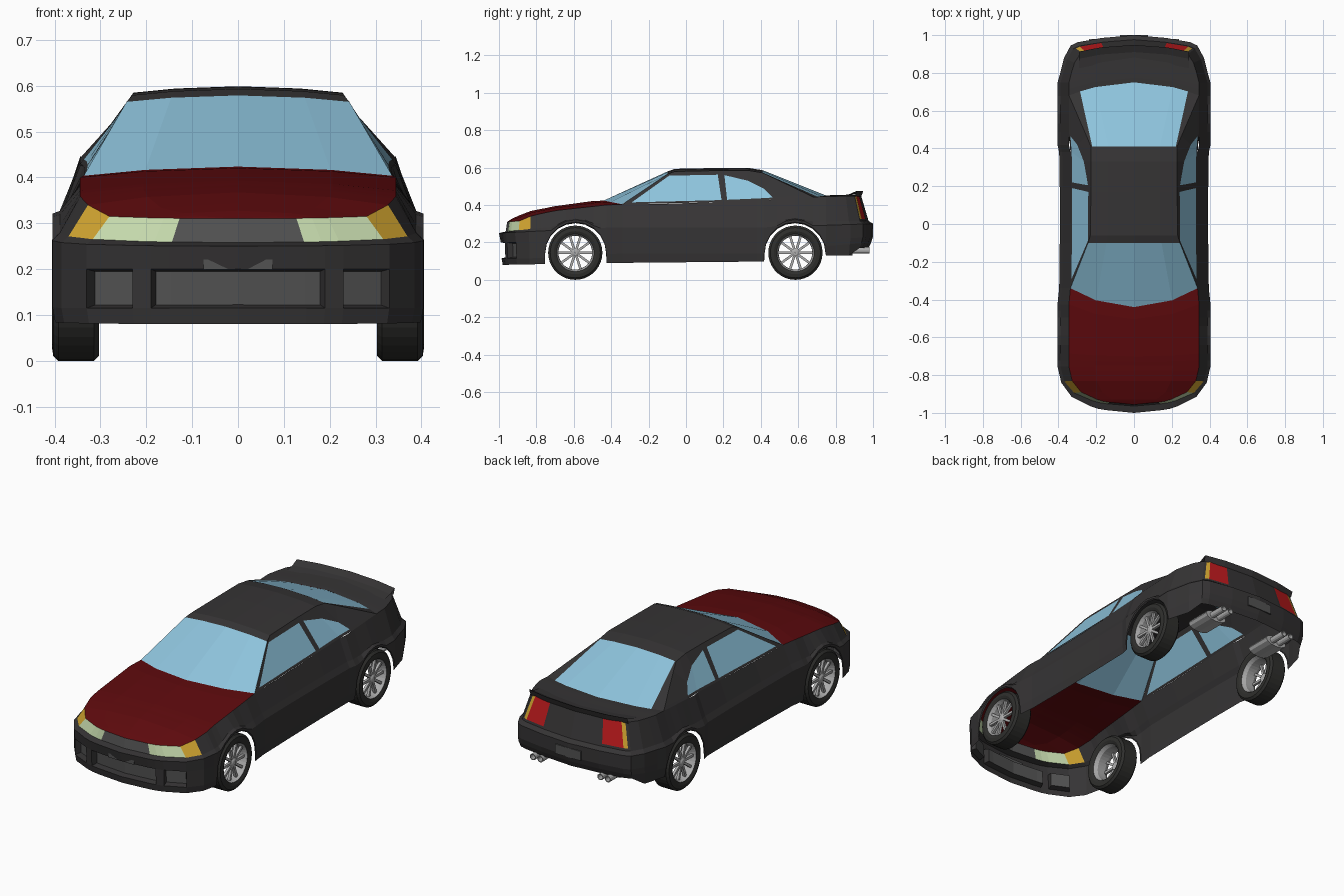
import bpy, bmesh, math
from mathutils import Matrix, Vector

if "Cube" in bpy.data.objects:
    bpy.data.objects.remove(bpy.data.objects["Cube"])

def mat(name, *c):
    m = bpy.data.materials.new(name)
    m.diffuse_color = (*c, 1)
    m.use_nodes = True
    m.node_tree.nodes["Principled BSDF"].inputs["Base Color"].default_value = m.diffuse_color
    return m

PAINT = mat("dark_paint", .036, .034, .035)
RED = mat("hood_red", .11, .003, .004)
GLASS = mat("glass", .27, .55, .72)
LAMP = mat("lamp", .58, .72, .43)
AMBER = mat("amber", .65, .38, .03)
TAIL = mat("tail_red", .5, .01, .012)
GRILLE = mat("grille_grey", .085, .085, .085)
RUBBER = mat("rubber", .028, .028, .026)
METAL = mat("metal", .42, .42, .42)
MATS = [PAINT, RED, GLASS, LAMP, AMBER, TAIL, GRILLE]
P, R, G, L, A, T, K = range(7)

def finish(name, bm, mats):
    me = bpy.data.meshes.new(name)
    bm.to_mesh(me)
    bm.free()
    for m in mats:
        me.materials.append(m)
    ob = bpy.data.objects.new(name, me)
    bpy.context.collection.objects.link(ob)
    return ob

def grid(name, rows, pick=lambda r, i: 0, closed=False, mats=MATS, post=None):
    """Skin a list of point rows; pick chooses the material of each cell."""
    bm = bmesh.new()
    vs = [[bm.verts.new(p) for p in row] for row in rows]
    n = len(rows[0])
    for r in range(len(rows) - 1):
        for i in range(n if closed else n - 1):
            j = (i + 1) % n
            f = bm.faces.new((vs[r][i], vs[r][j], vs[r + 1][j], vs[r + 1][i]))
            f.material_index = pick(r, i)
    if post:
        post(bm)
    bmesh.ops.remove_doubles(bm, verts=bm.verts[:], dist=1e-5)
    return finish(name, bm, mats)

def lerp(tab, y):
    for (a, p), (b, q) in zip(tab, tab[1:]):
        if y <= b:
            return p + (q - p) * max(0, (y - a) / (b - a))
    return tab[-1][1]

# plan outline from nose to tail: x, y, wheel arch height
def arch(yc, r=.163, x=.405):
    pts = [(x, yc - r - .002, 0)]
    for k in range(11):
        a = math.pi * (1 - k / 10)
        pts.append((x, yc + r * math.cos(a), .14 + r * math.sin(a)))
    return pts + [(x, yc + r + .002, 0)]

flat = lambda pts: [(x, y, 0) for x, y in pts]
path = (flat([(0, -1), (.15, -.985), (.19, -.978), (.23, -.965), (.33, -.915), (.385, -.84), (.4, -.775)])
        + arch(-.59) + flat([(.396, -.34), (.393, -.1), (.393, .19), (.396, .38)]) + arch(.583)
        + flat([(.39, .8), (.37, .88), (.335, .945), (.30, .962), (.17, .985), (0, 1)]))
H = len(path)

# body rows: height along y, width factor, nose and tail reach
ROWS = [
    ([(-1, .08), (-.42, .09), (.42, .098), (.74, .13), (.88, .13), (.94, .17)], .985, .9, .88),
    ([(-1, .115), (-.8, .115), (-.4, .14), (.42, .14), (.74, .18), (1, .2)], 1, .93, .95),
    ([(-1, .2), (.5, .2), (1, .23)], 1, .95, 1),
    ([(-1, .25), (-.8, .26), (-.4, .28), (.4, .28), (1, .3)], 1, 1, 1),
    ([(-1, .258), (-.8, .275), (-.4, .31), (.4, .31), (1, .315)], .96, .82, .88),
    ([(-1, .31), (-.915, .315), (-.84, .34), (-.7, .37), (-.4, .403), (0, .408), (.45, .428), (.72, .445), (1, .45)],
     .85, .78, .68)]

def half_row(k):
    tab, xf, ff, rf = ROWS[k]
    out = []
    for x, y, b in path:
        z = max(lerp(tab, y), b + .006 * k if b else 0)
        y2 = -.8 + (y + .8) * ff if y < -.8 else .8 + (y - .8) * rf if y > .8 else y
        out.append((x * xf, y2, z))
    return out

def whole(h):
    return h + [(-x, y, z) for x, y, z in h[-2:0:-1]]

N = 2 * H - 2

def body_mat(r, i):
    m = min(i, N - 1 - i)
    q = H - 2 - m
    if r == 1 and m in (0, 1, 3):
        return K
    if r == 4:
        if m < 5:
            return (K, L, L, L, A)[m]
        if q in (1, 2):
            return (T, A)[q - 1]
    return P

# recess the intakes and frame the tail lamps
def body_post(bm):
    bm.normal_update()
    cy = lambda f: f.calc_center_median().y
    intake = [f for f in bm.faces if f.material_index == K and f.calc_center_median().z < .22]
    tail = [f for f in bm.faces if f.material_index in (T, A) and cy(f) > 0]
    for fs, t, d in ((intake, .006, -.03), (tail, .012, 0)):
        res = bmesh.ops.inset_region(bm, faces=fs, thickness=t, depth=d, use_even_offset=True)
        for f in res["faces"]:
            f.material_index = P

grid("body_shell", [whole(half_row(k)) for k in range(6)], body_mat, True, post=body_post)

edge = half_row(5)
EX = [(p[1], p[0]) for p in edge]
EZ = [(p[1], p[2]) for p in edge]
belt = lambda y: (lerp(EX, y), y, lerp(EZ, y))

# a crowned, bowed line across the car through an edge point
def across(e, crown, bow, ts=(-1, -.6, 0, .6, 1)):
    x, y, z = e
    return [(x * t, y + bow * (1 - t * t), z + crown * (1 - t * t)) for t in ts]

CROWN = [(-.955, 0), (-.93, .015), (-.89, .03), (-.7, .022), (-.34, .02), (.7, .008), (.94, .004)]
front_bow = lambda y: -.1 * max(0, min(1, (y + .75) / .41))
rear_bow = lambda y: .07 * max(0, min(1, (.9 - y) / .22))

# hood and rear deck
hood = [e for e in edge if e[1] < -.36] + [belt(-.34)]
grid("hood", [across(e, lerp(CROWN, e[1]), front_bow(e[1])) for e in hood], lambda r, i: R)
deck = [belt(.68)] + [e for e in edge if e[1] > .7]
grid("rear_deck", [across(e, lerp(CROWN, e[1]), rear_bow(e[1])) for e in deck])

# cabin side columns: belt y, pane bottom y, pane top y and z, rail y
COLS = [(-.34, -.325, -.124, .549, -.10), (-.305, -.29, -.09, .557, -.06), (.19, .19, .17, .562, .17),
        (.22, .22, .205, .56, .205), (.38, .38, .33, .53, .33), (.48, .465, .42, .485, .38),
        (.68, .66, .464, .547, .41)]
RX = [(-.1, .243), (-.05, .228), (.41, .228)]
RZ = [(-.1, .565), (-.05, .583), (.33, .585), (.41, .572)]
rail = lambda y: (lerp(RX, y), y, lerp(RZ, y))

def column(yb, y1, y2, z2, yr):
    b, t = belt(yb), rail(yr)
    px = lambda z: b[0] + (t[0] - b[0]) * (z - b[2]) / (t[2] - b[2])
    z1 = b[2] + .01
    return [b, (px(z1), y1, z1), (px(z2), y2, z2), t]

cols = [column(*c) for c in COLS]
side = [[c[r] for c in cols] for r in range(4)]
pane = lambda r, i: G if r == 1 and i in (1, 3, 4) else P
grid("cabin_side_right", side, pane)
grid("cabin_side_left", [[(-x, y, z) for x, y, z in row[::-1]] for row in side], lambda r, i: pane(r, 5 - i))

# roof, windshield and rear window
grid("roof", [across(c[3], .014, 0) for c in cols])
grid("windshield", [across(belt(-.34), .02, -.1), across(rail(-.1), .014, 0)], lambda r, i: G)
ts = lambda e: (-1, -e, -.6, 0, .6, e, 1)
grid("rear_window", [across(rail(.41), .014, 0, ts(.97)), across(belt(.68), .008, .07, ts(.83))],
     lambda r, i: G if 0 < i < 5 else P)

# rear lip spoiler
lip = [(.86, .45), (.91, .458), (.948, .476), (.937, .445)]
grid("spoiler", [[(.29 * t, y - .035 * t * t, z) for t in (-1, -.6, 0, .6, 1)] for y, z in lip])

# boxes and tubes
def box(name, c, s, m):
    bm = bmesh.new()
    bmesh.ops.create_cube(bm, size=1, matrix=Matrix.Translation(c) @ Matrix.Diagonal((*s, 1)))
    return finish(name, bm, [m])

box("front_plate", (0, -.982, .21), (.15, .012, .022), GRILLE)
box("rear_plate", (0, .996, .25), (.15, .01, .05), GRILLE)

def ring(c, rx, rz, n=12):
    return [(c[0] + rx * math.cos(2 * math.pi * k / n), c[1], c[2] + rz * math.sin(2 * math.pi * k / n))
            for k in range(n)]

for s, tag in ((-1, "left"), (1, "right")):
    x = .2 * s
    shape = [(.75, .01), (.75, 1), (.89, 1), (.89, .01)]
    grid("muffler_" + tag, [ring((x, y, .158), .065 * f, .028 * f) for y, f in shape], closed=True, mats=[METAL])
    for d in (-.022, .022):
        tube = [(.88, .017), (.98, .017), (.98, .013), (.9, .013), (.9, .001)]
        grid("exhaust_tip_" + tag, [ring((x + d, y, .158), r, r) for y, r in tube], closed=True, mats=[METAL])

# wheels
def lathe(name, prof, s, y, m, n=36):
    rows = [[(s * x, y + r * math.cos(2 * math.pi * k / n), .145 + r * math.sin(2 * math.pi * k / n))
             for k in range(n)][::-s] for x, r in prof]
    return grid(name, rows, closed=True, mats=[m])

tyre = [(.31, .1), (.303, .115), (.303, .134), (.314, .145), (.392, .145), (.403, .134), (.406, .115), (.4, .1)]
rim = [(.31, .1), (.33, .09), (.38, .091), (.4, .101)]
hub = [(.37, .001), (.37, .022), (.388, .022), (.394, .012), (.394, .001)]
for y, end in ((-.592, "front"), (.585, "rear")):
    for s, tag in ((-1, "left"), (1, "right")):
        n = f"{end}_{tag}"
        lathe("tyre_" + n, tyre, s, y, RUBBER)
        lathe("rim_" + n, rim, s, y, METAL)
        lathe("hub_" + n, hub, s, y, METAL, 16)
        bm = bmesh.new()
        for k in range(10):
            M = (Matrix.Translation((s * .382, y, .145)) @ Matrix.Rotation(k * math.pi / 5, 4, 'X')
                 @ Matrix.Translation((0, .055, 0)) @ Matrix.Diagonal((.014, .074, .013, 1)))
            bmesh.ops.create_cube(bm, size=1, matrix=M)
        finish("spokes_" + n, bm, [METAL])
